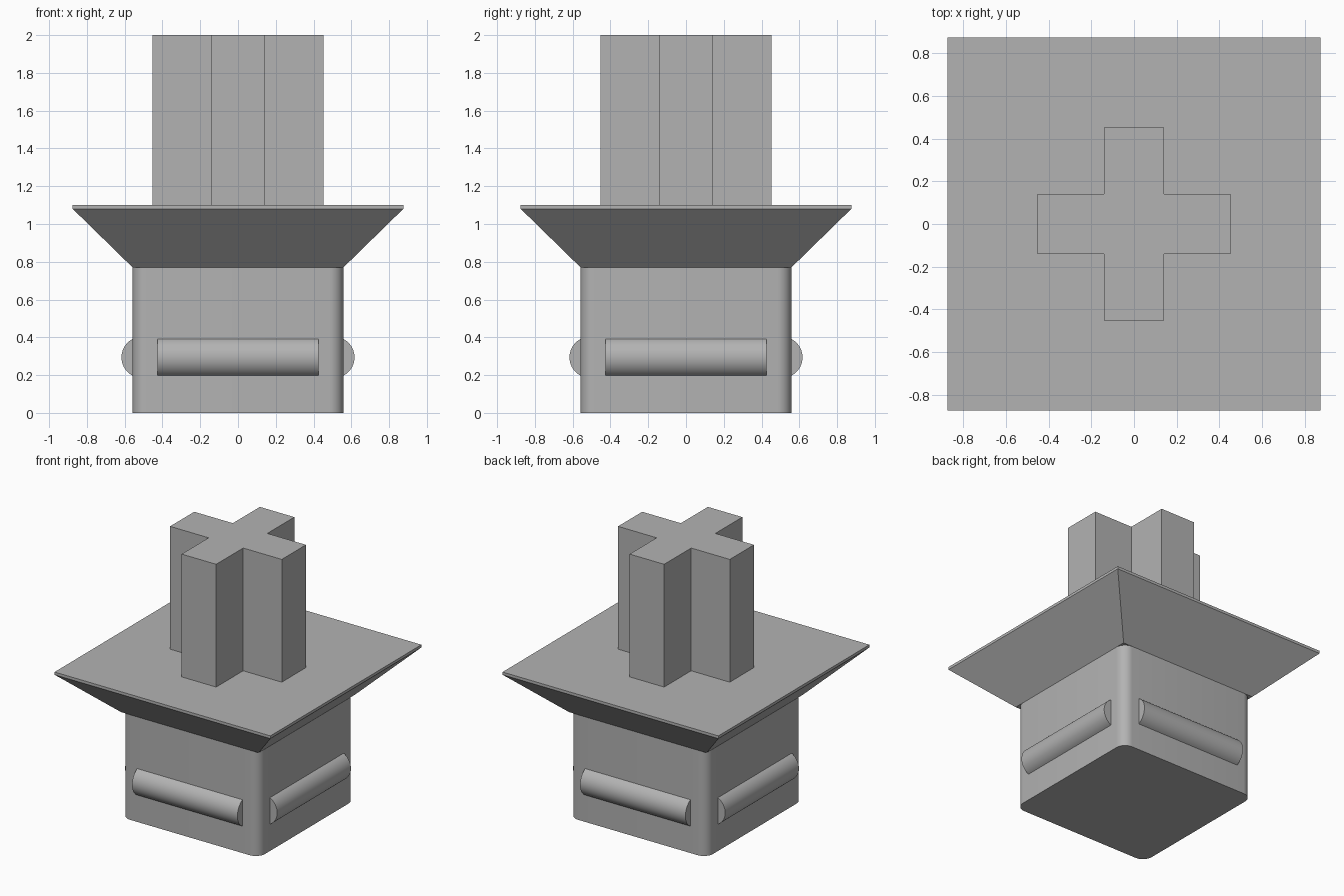
import bpy, bmesh, math
from mathutils import Matrix

cube = bpy.data.objects.get("Cube")
if cube:
    bpy.data.objects.remove(cube, do_unlink=True)

grey = bpy.data.materials.new("plain_grey")
grey.use_nodes = True
colour = (0.45, 0.45, 0.45, 1)
grey.diffuse_color = colour
grey.node_tree.nodes["Principled BSDF"].inputs["Base Color"].default_value = colour


def loft(name, rings, turn=None, smooth=False):
    """Join matching closed rings of points and cap both ends."""
    bm = bmesh.new()
    loops = [[bm.verts.new(p) for p in ring] for ring in rings]
    n = len(loops[0])
    for a, b in zip(loops, loops[1:]):
        for i in range(n):
            j = (i + 1) % n
            bm.faces.new((a[i], a[j], b[j], b[i]))
    bm.faces.new(loops[0][::-1])
    bm.faces.new(loops[-1])
    if turn:
        bm.transform(turn)
    bmesh.ops.recalc_face_normals(bm, faces=bm.faces)
    mesh = bpy.data.meshes.new(name)
    bm.to_mesh(mesh)
    bm.free()
    mesh.materials.append(grey)
    obj = bpy.data.objects.new(name, mesh)
    bpy.context.collection.objects.link(obj)
    if smooth:
        bpy.ops.object.select_all(action='DESELECT')
        obj.select_set(True)
        bpy.context.view_layer.objects.active = obj
        bpy.ops.object.shade_smooth_by_angle(angle=math.radians(30))
    return obj


def square(half, z):
    return [(-half, -half, z), (half, -half, z), (half, half, z), (-half, half, z)]


def rounded_square(half, radius, z, steps=8):
    ring = []
    for corner, (sx, sy) in enumerate([(1, 1), (-1, 1), (-1, -1), (1, -1)]):
        for s in range(steps + 1):
            a = (corner + s / steps) * math.pi / 2
            ring.append((sx * (half - radius) + radius * math.cos(a),
                         sy * (half - radius) + radius * math.sin(a), z))
    return ring


# Base block with rounded upright corners
WALL = 0.558
loft("base_block", [rounded_square(WALL, 0.075, z) for z in (0, 0.77)], smooth=True)

# Flared collar with a thin square rim
loft("flared_collar", [square(WALL, 0.77), square(0.875, 1.08), square(0.875, 1.1)])

# Cross-shaped post
ARM, WIDE = 0.453, 0.14
quarter = [(ARM, -WIDE), (ARM, WIDE), (WIDE, WIDE)]
cross = []
for k in range(4):
    c, s = round(math.cos(k * math.pi / 2)), round(math.sin(k * math.pi / 2))
    cross += [(c * x - s * y, s * x + c * y) for x, y in quarter]
loft("cross_post", [[(x, y, z) for x, y in cross] for z in (1.1, 2.0)])

# Half-round grip bar on each wall, drawn as a circular segment
HALF, DEPTH, MID = 0.097, 0.059, 0.294
radius = (HALF ** 2 + DEPTH ** 2) / (2 * DEPTH)
spread = math.asin(HALF / radius)
arc = []
for i in range(21):
    a = spread * (i / 10 - 1)
    arc.append((-(WALL + DEPTH - radius + radius * math.cos(a)), MID + radius * math.sin(a)))
arc = [(-WALL + 0.02, MID - HALF)] + arc + [(-WALL + 0.02, MID + HALF)]
for k, side in enumerate(("front", "left", "back", "right")):
    loft(side + "_grip_bar", [[(x, y, z) for y, z in arc] for x in (-0.427, 0.427)],
         Matrix.Rotation(k * math.pi / 2, 4, 'Z'), smooth=True)
